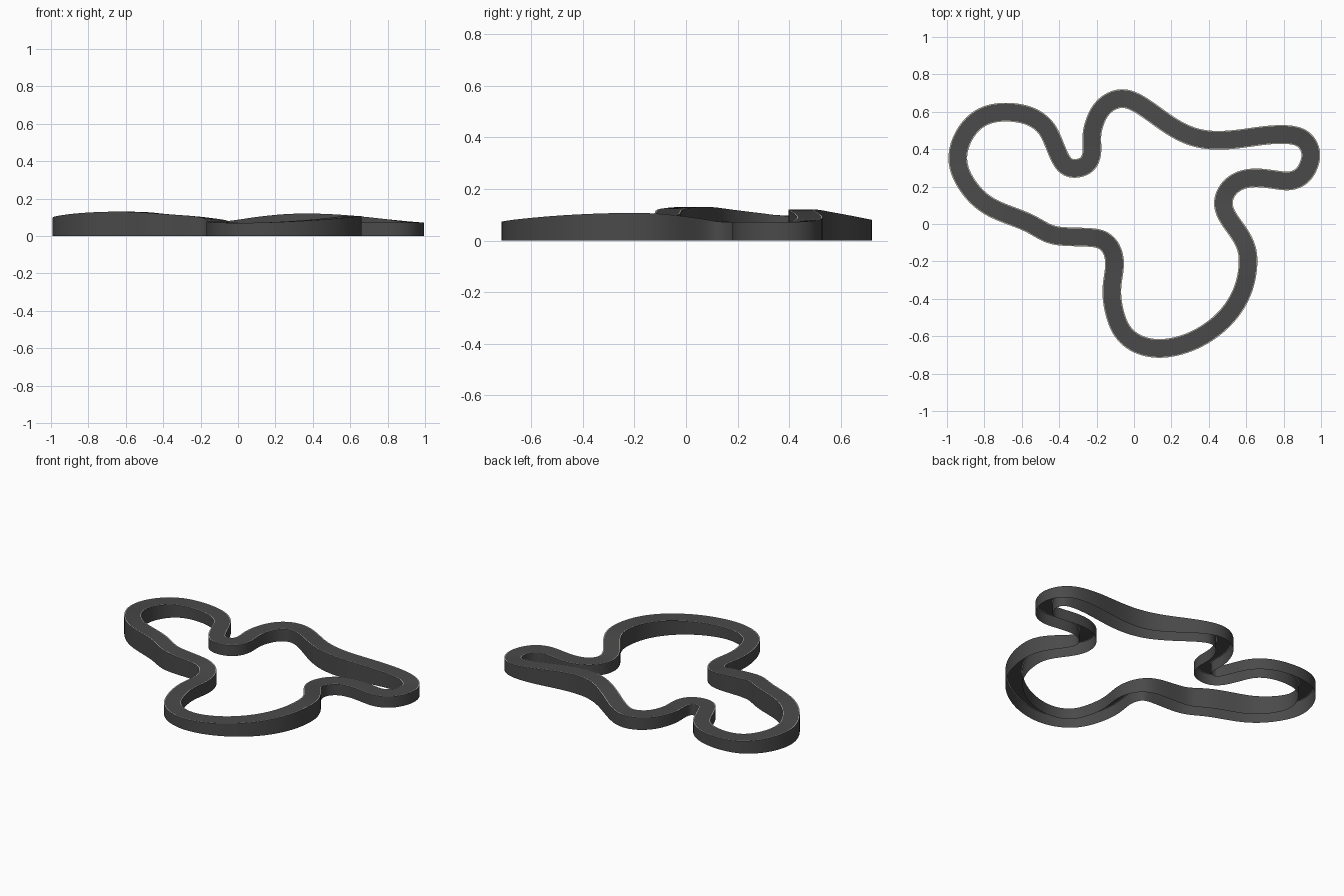
import bpy, bmesh, math
from mathutils import Vector

if "Cube" in bpy.data.objects:
    bpy.data.objects.remove(bpy.data.objects["Cube"])

# Centreline in hundredths of a unit grid, traced clockwise from the left end
PATH = [(-.95, .33), (-.92, .46), (-.85, .55), (-.77, .59), (-.67, .60), (-.555, .58),
        (-.47, .52), (-.43, .435), (-.395, .35), (-.36, .305), (-.31, .295), (-.25, .315),
        (-.225, .37), (-.225, .43), (-.225, .495), (-.195, .585), (-.145, .645), (-.07, .675),
        (.005, .655), (.09, .60), (.20, .52), (.31, .465), (.43, .445), (.57, .455),
        (.70, .475), (.83, .48), (.91, .455), (.947, .39), (.94, .325), (.905, .26),
        (.845, .23), (.78, .232), (.66, .25), (.565, .235), (.50, .185), (.473, .11),
        (.50, .035), (.56, -.045), (.60, -.12), (.612, -.20), (.595, -.325), (.535, -.45),
        (.435, -.555), (.30, -.635), (.15, -.67), (.03, -.65), (-.055, -.59), (-.098, -.50),
        (-.12, -.39), (-.115, -.30), (-.10, -.21), (-.12, -.13), (-.165, -.085), (-.235, -.07),
        (-.395, -.068), (-.475, -.045), (-.565, .01), (-.69, .055), (-.80, .107), (-.89, .20)]
# Road height keys: (path index, height)
HEIGHTS = [(0, .10), (5, .072), (12, .07), (17, .08), (21.5, .12), (27, .072),
           (34, .072), (39, .107), (45, .07), (49, .078), (56.5, .13), (60, .10)]
HALF, LINE, STEPS = .05, .005, 6
N = len(PATH)


def height(t):
    for (a, h), (b, k) in zip(HEIGHTS, HEIGHTS[1:]):
        if a <= t <= b:
            f = (t - a) / (b - a)
            if a == 0:
                s = math.sin(f * math.pi / 2)          # passing slope at the start
            elif b == N:
                s = 1 - math.cos(f * math.pi / 2)
            else:
                s = (1 - math.cos(f * math.pi)) / 2
            return h + (k - h) * s
    return HEIGHTS[0][1]


def spline(i, t):
    p0, p1, p2, p3 = (Vector(PATH[(i + k) % N]) for k in (-1, 0, 1, 2))
    return .5 * (2 * p1 + (p2 - p0) * t + (2 * p0 - 5 * p1 + 4 * p2 - p3) * t * t
                 + (3 * p1 - p0 - 3 * p2 + p3) * t ** 3)


pts = [(spline(i, j / STEPS), height(i + j / STEPS)) for i in range(N) for j in range(STEPS)]
# soften the traced line slightly
M = len(pts)
for _ in range(12):
    pts = [((pts[i - 1][0] + 2 * pts[i][0] + pts[(i + 1) % M][0]) / 4, pts[i][1]) for i in range(M)]


def material(name, col):
    m = bpy.data.materials.new(name)
    m.diffuse_color = (*col, 1)
    m.use_nodes = True
    m.node_tree.nodes["Principled BSDF"].inputs["Base Color"].default_value = m.diffuse_color
    return m


asphalt = material("asphalt grey", (.068, .068, .068))
cream = material("edge line cream", (.62, .58, .48))


def ribbon(name, mat, strips):
    """Sweep strips ((offset, on_top), (offset, on_top)) round the closed path."""
    bm = bmesh.new()
    for ends in strips:
        rows = []
        for i, (p, z) in enumerate(pts):
            d = (pts[(i + 1) % M][0] - pts[i - 1][0]).normalized()
            left = Vector((-d.y, d.x))
            rows.append([bm.verts.new((*(p + left * o), z * top)) for o, top in ends])
        for i in range(M):
            a, b = rows[i], rows[(i + 1) % M]
            bm.faces.new((a[0], a[1], b[1], b[0]))
    me = bpy.data.meshes.new(name)
    bm.to_mesh(me)
    bm.free()
    me.materials.append(mat)
    for f in me.polygons:
        f.use_smooth = True
    ob = bpy.data.objects.new(name, me)
    bpy.context.collection.objects.link(ob)
    return ob


E = HALF - LINE
# Driving surface
ribbon("road_surface", asphalt, [((E, 1), (-E, 1))])
# Cream lines along both edges
ribbon("edge_lines", cream, [((HALF, 1), (E, 1)), ((-E, 1), (-HALF, 1))])
# Side walls down to the ground, open underneath
ribbon("side_walls", asphalt, [((HALF, 0), (HALF, 1)), ((-HALF, 1), (-HALF, 0))])
